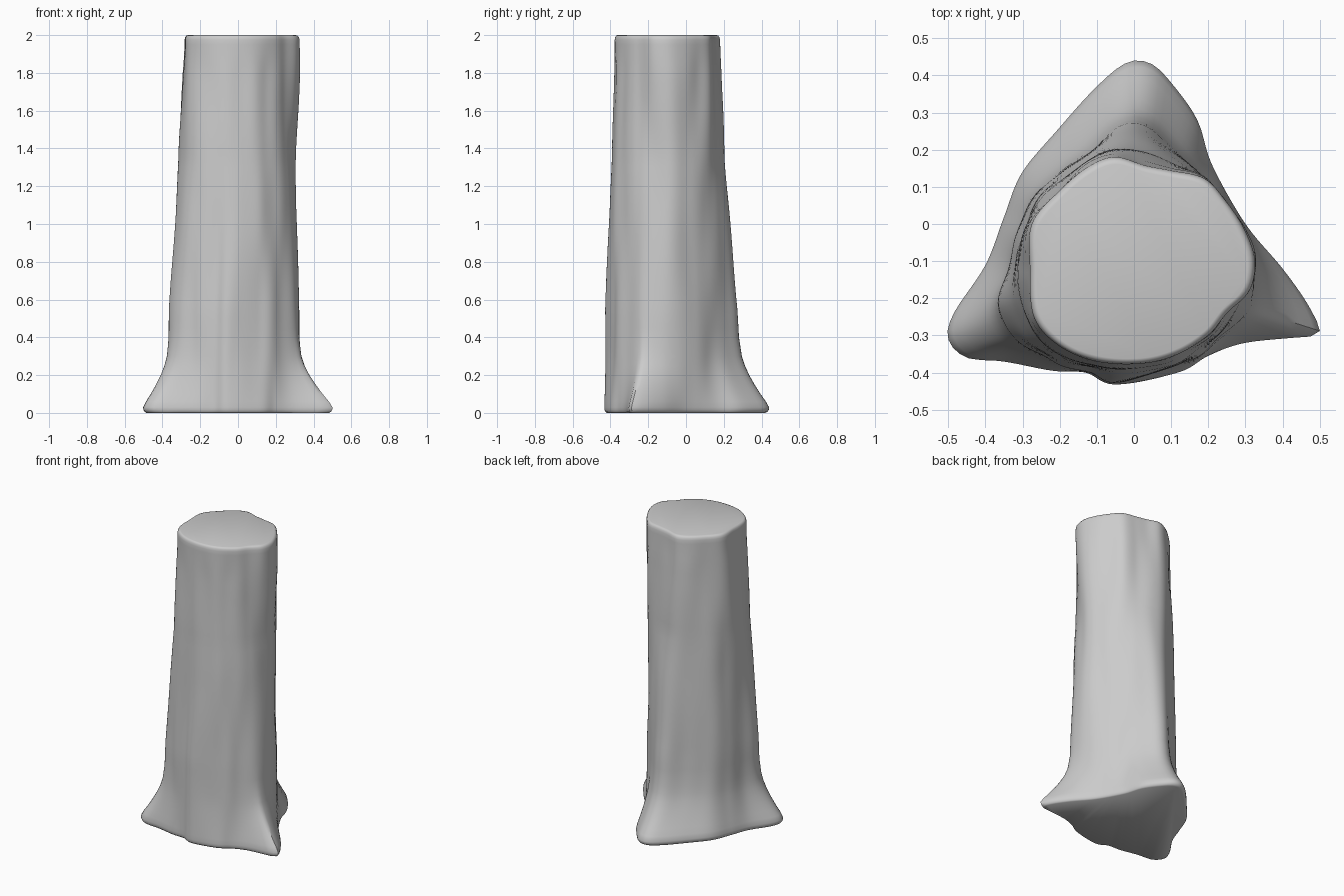
import bpy, bmesh, math
from mathutils import Vector, noise

if "Cube" in bpy.data.objects:
    bpy.data.objects.remove(bpy.data.objects["Cube"])

N = 144
CX, CY = 0.0, -0.13

# Cross-sections (x, y), anticlockwise
BASE = [(.5, -.295), (.47, -.22), (.40, -.12), (.30, 0), (.21, .16), (.17, .28), (.10, .38), (.045, .432),
        (-.02, .434), (-.10, .37), (-.20, .26), (-.30, .14), (-.35, .02), (-.40, -.11), (-.485, -.24),
        (-.50, -.31), (-.45, -.36), (-.35, -.37), (-.22, -.395), (-.13, -.40), (-.05, -.432),
        (.12, -.40), (.20, -.355), (.30, -.32), (.45, -.304)]
MID = [(.327, -.15), (.305, -.04), (.25, .05), (.19, .12), (.10, .205), (.03, .265), (-.04, .262), (-.12, .195),
       (-.25, .09), (-.315, -.02), (-.335, -.12), (-.358, -.22), (-.31, -.32), (-.22, -.365),
       (-.12, -.40), (-.05, -.424), (.10, -.39), (.20, -.335), (.30, -.235)]
UPPER = [(.303, -.11), (.26, .02), (.19, .12), (.08, .175), (-.04, .207), (-.13, .175), (-.24, .08), (-.295, -.02),
         (-.31, -.14), (-.295, -.24), (-.22, -.335), (-.10, -.385), (.02, -.393), (.13, -.36), (.24, -.26)]
TOP = [(.325, -.10), (.30, -.02), (.25, .06), (.19, .122), (.10, .143), (.03, .157), (-.05, .18), (-.12, .155),
       (-.20, .09), (-.275, .0), (-.28, -.12), (-.27, -.25), (-.20, -.33), (-.10, -.37),
       (.02, -.376), (.12, -.35), (.20, -.30), (.25, -.24), (.31, -.18)]


def radii(points):
    """Smooth a closed outline and sample its radius at N even angles."""
    dense, n = [], len(points)
    for i in range(n):
        a, b, c, d = (Vector(points[(i + k) % n]) for k in (-1, 0, 1, 2))
        for s in range(10):
            t = s / 10
            p = .5 * (2 * b + (c - a) * t + (2 * a - 5 * b + 4 * c - d) * t * t
                      + (3 * b - a - 3 * c + d) * t ** 3)
            x, y = p.x - CX, p.y - CY
            dense.append((math.atan2(y, x) % math.tau, math.hypot(x, y)))
    dense.sort()
    dense = [(dense[-1][0] - math.tau, dense[-1][1])] + dense + [(dense[0][0] + math.tau, dense[0][1])]
    out, j = [], 0
    for i in range(N):
        ang = math.tau * i / N
        while dense[j + 1][0] < ang:
            j += 1
        (a0, r0), (a1, r1) = dense[j], dense[j + 1]
        out.append(r0 + (r1 - r0) * (ang - a0) / max(a1 - a0, 1e-6))
    return out


base, mid, upper, top = map(radii, (BASE, MID, UPPER, TOP))


def mix(a, b, t):
    return [p + (q - p) * t for p, q in zip(a, b)]


FLARE = [(.03, 1), (.06, .9), (.1, .73), (.15, .54), (.2, .37), (.25, .23), (.3, .13), (.4, .04), (.55, 0)]


def section(z):
    if z <= .03:
        return base
    if z < .55:
        for (z0, f0), (z1, f1) in zip(FLARE, FLARE[1:]):
            if z <= z1:
                return mix(mid, base, f0 + (f1 - f0) * (z - z0) / (z1 - z0))
    if z < 1.35:
        return mix(mid, upper, (z - .55) / .8)
    t = min(1, (z - 1.35) / .6)
    return mix(upper, top, t * t * (3 - 2 * t))


# Trunk: stacked rings with rounded rims and faint vertical bark waves
bm = bmesh.new()
levels = [(0, .965), (.006, .985), (.016, .997), (.03, 1), (.06, 1), (.1, 1), (.15, 1), (.2, 1), (.25, 1), (.3, 1)]
levels += [(.35 + .05 * i, 1) for i in range(33)]
levels += [(1.975, 1), (1.988, .99), (1.997, .97), (2, .94)]
rings = []
for z, scale in levels:
    ring = []
    fade = min(1, z / .3) * min(1, (2 - z) / .2)
    for i, r in enumerate(section(z)):
        a = math.tau * i / N
        wave = noise.noise(Vector((math.cos(a) * 2.6, math.sin(a) * 2.6, z * 1.8 + 3)))
        r = r * scale + .012 * fade * wave
        ring.append(bm.verts.new((CX + r * math.cos(a), CY + r * math.sin(a), z)))
    rings.append(ring)
for lo, hi in zip(rings, rings[1:]):
    for i in range(N):
        j = (i + 1) % N
        bm.faces.new((lo[i], lo[j], hi[j], hi[i]))
bm.faces.new(rings[0][::-1])
bm.faces.new(rings[-1])
mesh = bpy.data.meshes.new("tree_trunk")
bm.to_mesh(mesh)
bm.free()
trunk = bpy.data.objects.new("tree_trunk", mesh)
bpy.context.collection.objects.link(trunk)
bpy.context.view_layer.objects.active = trunk
trunk.select_set(True)
bpy.ops.object.shade_smooth_by_angle(angle=math.radians(50))
